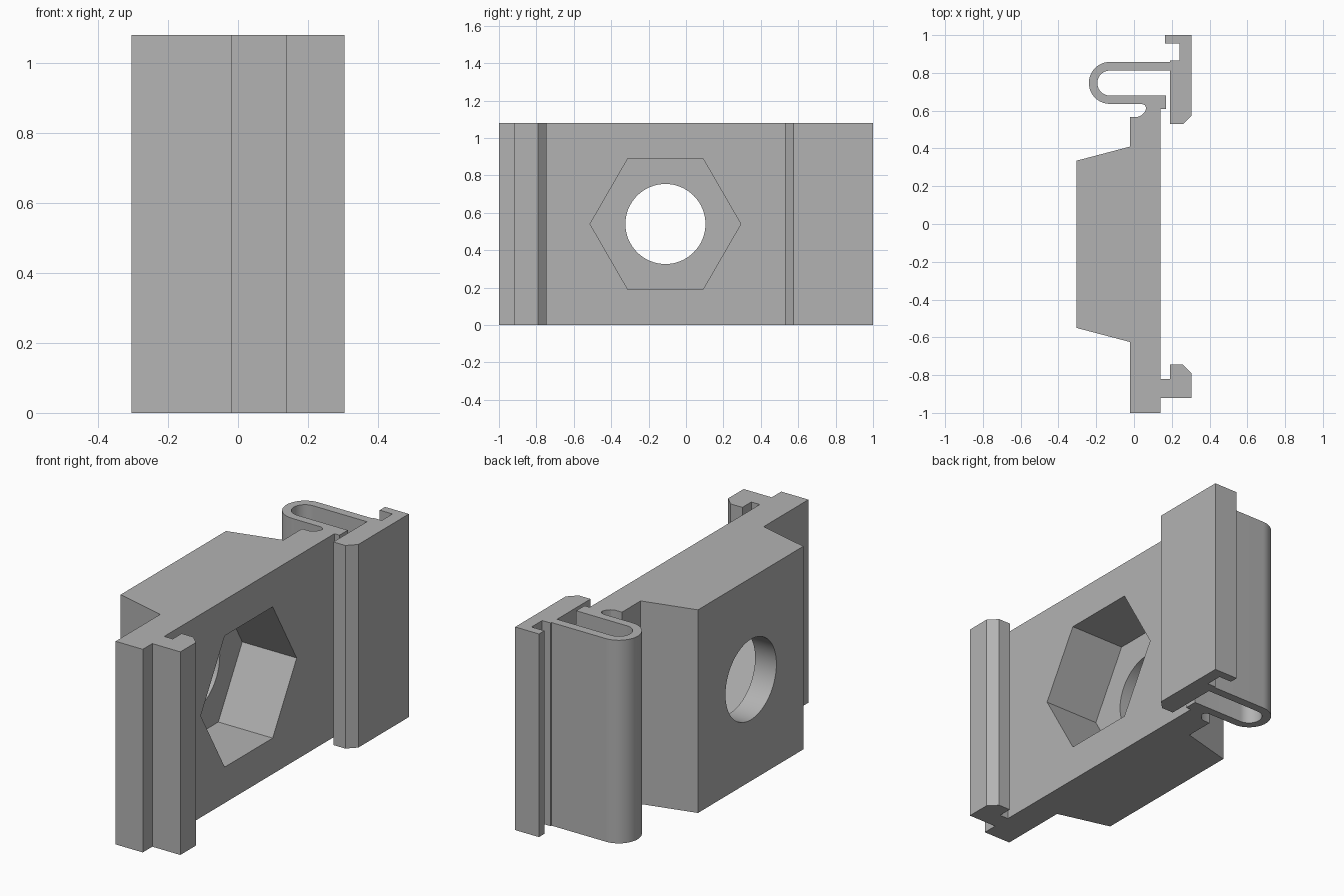
import bpy, bmesh, math
from mathutils import Matrix, Vector

HEIGHT = 1.08
HOLE_Y, HOLE_Z = -0.11, 0.54

default = bpy.data.objects.get("Cube")
if default:
    bpy.data.objects.remove(default, do_unlink=True)

grey = bpy.data.materials.new("plain grey")
grey.use_nodes = True
colour = (0.45, 0.45, 0.45, 1)
grey.diffuse_color = colour
grey.node_tree.nodes["Principled BSDF"].inputs["Base Color"].default_value = colour


def arc(cx, cy, radius, start, end, steps):
    """Points along an arc, angles in degrees."""
    angles = [math.radians(start + (end - start) * i / steps) for i in range(steps + 1)]
    return [(cx + radius * math.cos(a), cy + radius * math.sin(a)) for a in angles]


def finish(bm, name):
    bmesh.ops.recalc_face_normals(bm, faces=bm.faces)
    mesh = bpy.data.meshes.new(name)
    bm.to_mesh(mesh)
    bm.free()
    mesh.materials.append(grey)
    obj = bpy.data.objects.new(name, mesh)
    bpy.context.collection.objects.link(obj)
    return obj


def extrude_profile(name, points):
    bm = bmesh.new()
    face = bm.faces.new([bm.verts.new((x, y, 0)) for x, y in points])
    grown = bmesh.ops.extrude_face_region(bm, geom=[face], use_keep_orig=True)
    verts = [v for v in grown["geom"] if isinstance(v, bmesh.types.BMVert)]
    bmesh.ops.translate(bm, verts=verts, vec=Vector((0, 0, HEIGHT)))
    return finish(bm, name)


def cutter(name, sides, radius, x_min, x_max):
    """Prism lying along x, with a corner pointing along y."""
    bm = bmesh.new()
    bmesh.ops.create_cone(bm, cap_ends=True, segments=sides, radius1=radius,
                          radius2=radius, depth=x_max - x_min)
    place = Matrix.Translation(((x_min + x_max) / 2, HOLE_Y, HOLE_Z))
    bmesh.ops.transform(bm, verts=bm.verts,
                        matrix=place @ Matrix.Rotation(math.pi / 2, 4, "Y"))
    obj = finish(bm, name)
    obj.hide_render = True
    return obj


# Fixed hook at the front end
front_hook = [(-0.02, -1), (0.14, -1), (0.14, -0.92), (0.305, -0.92), (0.305, -0.79),
              (0.26, -0.745), (0.19, -0.745), (0.19, -0.82), (0.14, -0.82)]
# Folded spring arm with its latch at the back end
spring_inside = [(0.14, 0.61), (0.17, 0.61), (0.17, 0.68)] + arc(-0.128, 0.746, 0.066, 270, 90, 20)
latch = [(0.19, 0.812), (0.19, 0.53), (0.26, 0.53), (0.305, 0.575), (0.305, 1),
         (0.165, 1), (0.165, 0.955), (0.24, 0.955), (0.24, 0.865), (0.19, 0.865), (0.19, 0.858)]
spring_outside = arc(-0.128, 0.747, 0.111, 90, 270, 24)
# Rounded relief notch and the raised block
notch = [(0.04, 0.636), (0.057, 0.63), (0.065, 0.615), (0.058, 0.595), (0.04, 0.575),
         (0.02, 0.567), (-0.02, 0.567)]
block = [(-0.02, 0.41), (-0.305, 0.335), (-0.305, -0.55), (-0.02, -0.625)]

clip = extrude_profile("rail_clip", front_hook + spring_inside + latch + spring_outside + notch + block)

# Hexagonal nut pocket and round bolt hole
for tool in (cutter("nut_pocket_cutter", 6, 0.403, -0.18, 0.4),
             cutter("bolt_hole_cutter", 64, 0.214, -0.5, 0.0)):
    mod = clip.modifiers.new(tool.name, "BOOLEAN")
    mod.operation = "DIFFERENCE"
    mod.solver = "EXACT"
    mod.object = tool
    bpy.context.view_layer.update()
    bpy.context.view_layer.objects.active = clip
    bpy.ops.object.modifier_apply(modifier=mod.name)
    bpy.data.objects.remove(tool, do_unlink=True)

bpy.ops.object.select_all(action="DESELECT")
clip.select_set(True)
bpy.context.view_layer.objects.active = clip
bpy.ops.object.shade_smooth_by_angle(angle=math.radians(25))
